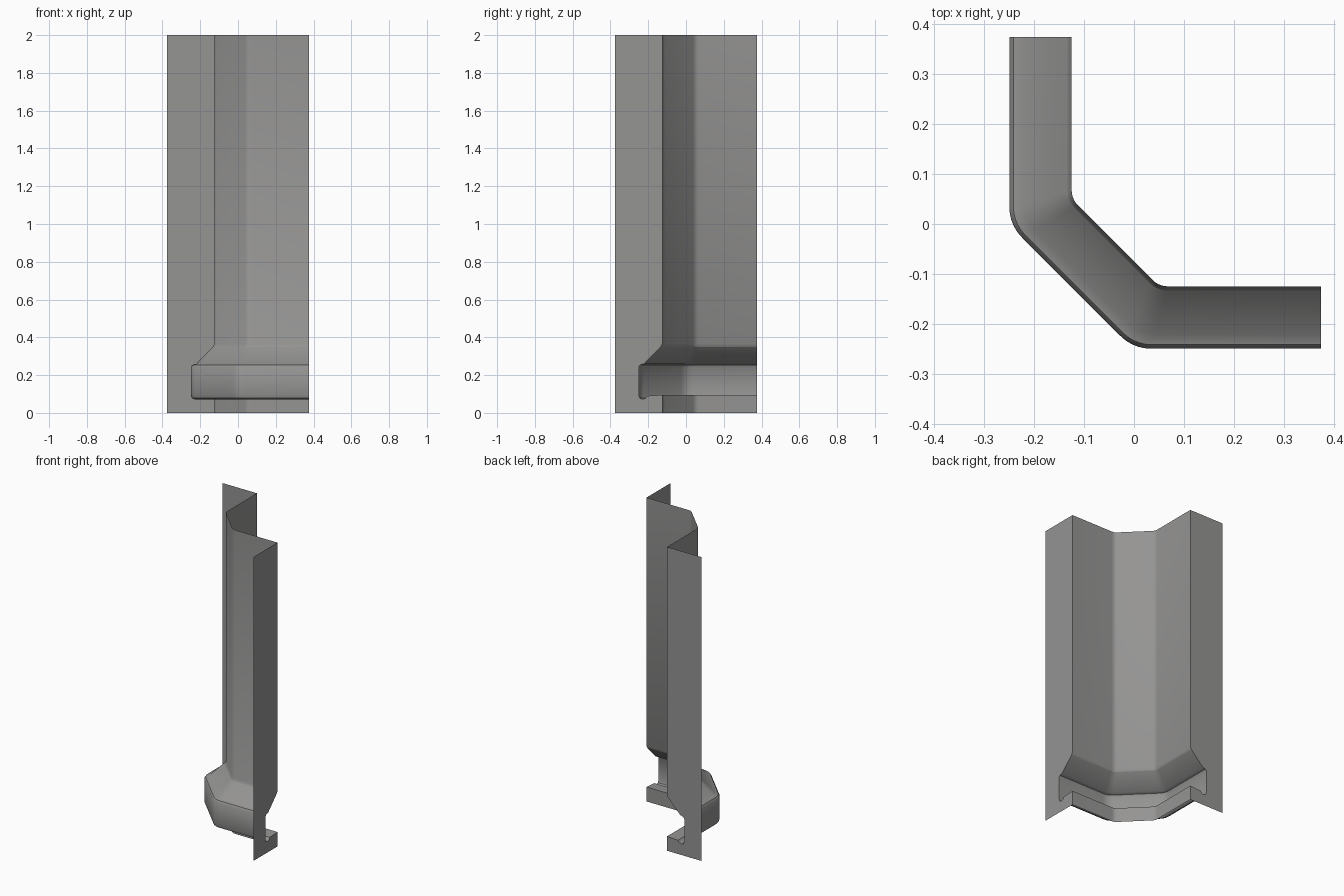
import bpy, bmesh, math

if "Cube" in bpy.data.objects:
    bpy.data.objects.remove(bpy.data.objects["Cube"])

# Wall section: (distance out from the wall face, height)
WALL = 0.125
END = 0.375
upper = [(0, 2), (0, 0.365), (0.008, 0.35)]
trim = [(0.008, 0.35), (0.096, 0.26), (0.117, 0.254), (0.125, 0.242), (0.125, 0.095),
        (0.119, 0.078), (0.105, 0.072), (0.09, 0.077), (0.08, 0.09), (0, 0.095)]
lower = [(0, 0.095), (0, 0)]

# Dark stone grey
stone = bpy.data.materials.new("stone_grey")
stone.diffuse_color = (0.3, 0.297, 0.293, 1)
stone.use_nodes = True
stone.node_tree.nodes["Principled BSDF"].inputs["Base Color"].default_value = stone.diffuse_color


def plan_path(o):
    """Plan line of the chamfered corner, offset outward by o, with eased bends."""
    x = -(WALL + o)
    y = 0.05 - (math.sqrt(2) - 1) * o
    t = 0.018 + 0.15 * o
    k = t * math.sqrt(0.5)
    a, c, b = (x, y + t), (x, y), (x + k, y - k)
    half = [(x, END)]
    for i in range(6):
        s = i / 5
        half.append(tuple((1 - s) ** 2 * a[j] + 2 * s * (1 - s) * c[j] + s * s * b[j]
                          for j in (0, 1)))
    return half + [(q, p) for p, q in reversed(half)]


def make_object(name, bm):
    bm.normal_update()
    mesh = bpy.data.meshes.new(name)
    bm.to_mesh(mesh)
    bm.free()
    mesh.materials.append(stone)
    ob = bpy.data.objects.new(name, mesh)
    bpy.context.collection.objects.link(ob)
    return ob


def sweep(name, profile):
    bm = bmesh.new()
    rows = [[bm.verts.new((x, y, z)) for x, y in plan_path(o)] for o, z in profile]
    for r, s in zip(rows, rows[1:]):
        for i in range(len(r) - 1):
            bm.faces.new((r[i], s[i], s[i + 1], r[i + 1]))
    ob = make_object(name, bm)
    bpy.ops.object.select_all(action='DESELECT')
    ob.select_set(True)
    bpy.context.view_layer.objects.active = ob
    bpy.ops.object.shade_smooth_by_angle(angle=math.radians(35))


# Corner wall and its projecting base trim
sweep("upper_wall", upper)
sweep("base_trim", trim)
sweep("wall_foot", lower)

# Flat end panels, notched to the wall section
outline = upper + trim[1:] + lower[1:]
for name, swap in (("right_end_panel", False), ("back_end_panel", True)):
    pts = [(END, -(WALL + o), z) for o, z in outline] + [(END, -END, 0), (END, -END, 2)]
    if swap:
        pts = [(y, x, z) for x, y, z in reversed(pts)]
    bm = bmesh.new()
    bm.faces.new([bm.verts.new(p) for p in pts])
    bm.normal_update()
    bmesh.ops.triangulate(bm, faces=bm.faces[:])
    make_object(name, bm)
